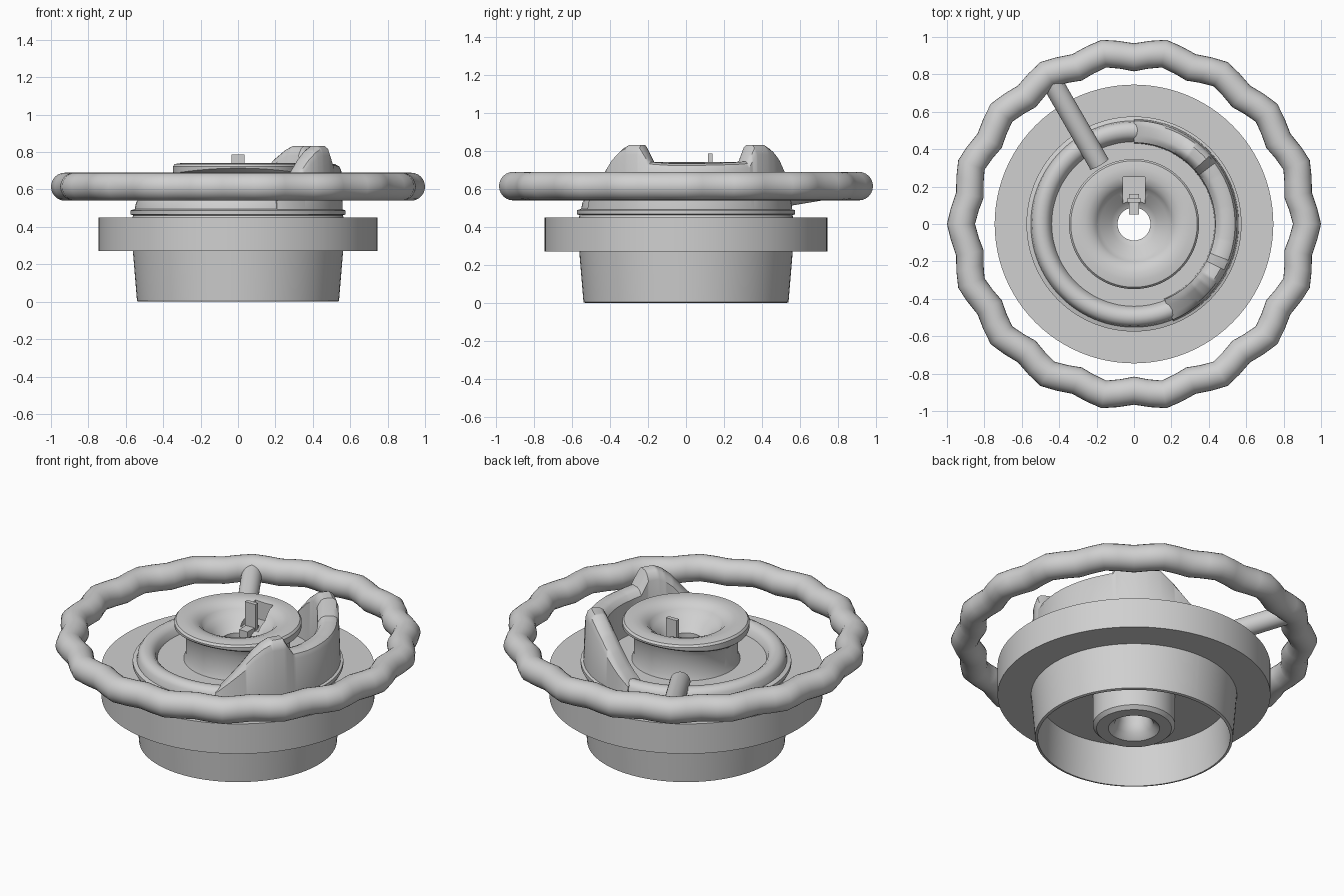
import bpy, bmesh, math
from mathutils import Vector

if "Cube" in bpy.data.objects:
    bpy.data.objects.remove(bpy.data.objects["Cube"])

grey = bpy.data.materials.new("light_grey")
grey.diffuse_color = (0.63, 0.63, 0.63, 1)
grey.use_nodes = True
grey.node_tree.nodes["Principled BSDF"].inputs["Base Color"].default_value = grey.diffuse_color


def finish(name, bm, smooth=True):
    bmesh.ops.recalc_face_normals(bm, faces=bm.faces)
    me = bpy.data.meshes.new(name)
    bm.to_mesh(me)
    bm.free()
    ob = bpy.data.objects.new(name, me)
    bpy.context.collection.objects.link(ob)
    me.materials.append(grey)
    if smooth:
        shade(ob)
    return ob


def activate(ob):
    bpy.ops.object.select_all(action='DESELECT')
    ob.select_set(True)
    bpy.context.view_layer.objects.active = ob


def shade(ob):
    activate(ob)
    bpy.ops.object.shade_smooth_by_angle(angle=math.radians(35))


def sweep(name, angles, section, closed=True):
    """Sweep a closed (radius, height) section around z; section may vary with the angle."""
    bm = bmesh.new()
    rings = [[bm.verts.new((r * math.cos(a), r * math.sin(a), z)) for r, z in section(a)]
             for a in angles]
    n, k = len(rings), len(rings[0])
    for i in range(n if closed else n - 1):
        p, q = rings[i], rings[(i + 1) % n]
        for j in range(k):
            bm.faces.new((p[j], p[(j + 1) % k], q[(j + 1) % k], q[j]))
    if not closed:
        bm.faces.new(rings[0])
        bm.faces.new(rings[-1])
    return finish(name, bm)


def turn(n):
    return [2 * math.pi * i / n for i in range(n)]


def cylinder(name, a, b, r, seg=32):
    a, b = Vector(a), Vector(b)
    bm = bmesh.new()
    bmesh.ops.create_cone(bm, cap_ends=True, segments=seg, radius1=r, radius2=r,
                          depth=(b - a).length)
    m = (b - a).to_track_quat('Z', 'Y').to_matrix()
    for v in bm.verts:
        v.co = m @ v.co + (a + b) / 2
    return finish(name, bm)


def box(name, lo, hi):
    bm = bmesh.new()
    bmesh.ops.create_cube(bm, size=1)
    for v in bm.verts:
        v.co = [l + (h - l) * (c + 0.5) for c, l, h in zip(v.co, lo, hi)]
    return finish(name, bm, False)


def cut(ob, cutters):
    for c in cutters:
        mod = ob.modifiers.new("cut", 'BOOLEAN')
        mod.operation, mod.solver, mod.object = 'DIFFERENCE', 'EXACT', c
        activate(ob)
        bpy.ops.object.modifier_apply(modifier=mod.name)
        bpy.data.objects.remove(c)
    shade(ob)


# Flanged body: hollow cup below, rounded collar above, bored boss in the middle
body_profile = [(0.53, 0), (0.54, 0.004), (0.562, 0.27), (0.745, 0.27), (0.745, 0.45),
                (0.565, 0.45), (0.56, 0.462), (0.575, 0.467), (0.575, 0.488), (0.552, 0.495),
                (0.545, 0.53), (0.53, 0.55), (0.505, 0.56), (0.475, 0.555), (0.452, 0.535),
                (0.44, 0.50), (0.088, 0.50), (0.088, 0.14), (0.105, 0.09), (0.14, 0.06),
                (0.205, 0.06), (0.225, 0.08), (0.225, 0.25), (0.515, 0.25), (0.525, 0.0)]
body = sweep("body", turn(96), lambda a: body_profile)

# Blind holes in the cup ceiling and a groove on the back of the cup
holes = []
for deg in (45, 165, 285):
    x, y = 0.38 * math.cos(math.radians(deg)), 0.38 * math.sin(math.radians(deg))
    holes.append(cylinder("hole_cutter", (x, y, 0.2), (x, y, 0.42), 0.08))
holes.append(cylinder("groove_cutter", (0.03, 0.565, 0.08), (0.03, 0.575, 0.26), 0.028, 16))
cut(body, holes)


# Centre knob: neck, rounded rim with wavy underside, funnel to the bore
def knob_section(a):
    dip = 0.014 * math.cos(2 * a)
    return [(0.30, 0.49), (0.285, 0.53), (0.285, 0.64), (0.30, 0.675 - dip),
            (0.335, 0.69 - dip), (0.347, 0.70 - dip), (0.348, 0.724), (0.338, 0.736),
            (0.30, 0.742), (0.26, 0.74), (0.225, 0.728), (0.20, 0.705), (0.18, 0.675),
            (0.14, 0.655), (0.12, 0.625), (0.088, 0.61), (0.088, 0.49)]


knob = sweep("knob", turn(96), knob_section)
cut(knob, [box("slot_cutter", (-0.06, 0.10, 0.63), (0.06, 0.25, 0.85))])

# Latch in the slot
box("latch_post", (-0.035, 0.115, 0.60), (0.035, 0.14, 0.787))
box("latch_tongue", (-0.028, 0.05, 0.60), (0.028, 0.16, 0.645))

# Cam wall with two peaks: (degrees, height)
cam = [(-68, 0.54), (-60, 0.62), (-53, 0.69), (-46, 0.765), (-40, 0.81), (-35, 0.832),
       (-27, 0.832), (-21, 0.742), (-10, 0.735), (10, 0.735), (30, 0.74), (37, 0.745),
       (42, 0.832), (52, 0.832), (58, 0.81), (66, 0.76), (74, 0.69), (82, 0.61), (90, 0.54)]


def cam_height(deg):
    for (a, h), (b, k) in zip(cam, cam[1:]):
        if deg <= b:
            return h + (k - h) * (deg - a) / (b - a)
    return cam[-1][1]


def cam_section(a):
    h = cam_height(math.degrees(a))
    t = (h - 0.52) / 0.31
    return [(0.43, 0.49), (0.435, h - 0.05 * t), (0.455, h - 0.012 * t), (0.475, h),
            (0.52, h), (0.54, h - 0.015 * t), (0.552, h - 0.05 * t), (0.56, 0.49)]


sweep("cam_wall", [math.radians(d) for d in range(-68, 91)], cam_section, closed=False)


# Handwheel with eighteen grip bumps
def wheel_section(a):
    c = 0.908 + 0.017 * math.cos(18 * a)
    return [(c + 0.075 * math.cos(t), 0.615 + 0.075 * math.sin(t)) for t in turn(24)]


sweep("handwheel", turn(72), wheel_section)

# Spoke joining body and handwheel
cylinder("spoke", (-0.185, 0.32, 0.53), (-0.455, 0.788, 0.608), 0.056)
